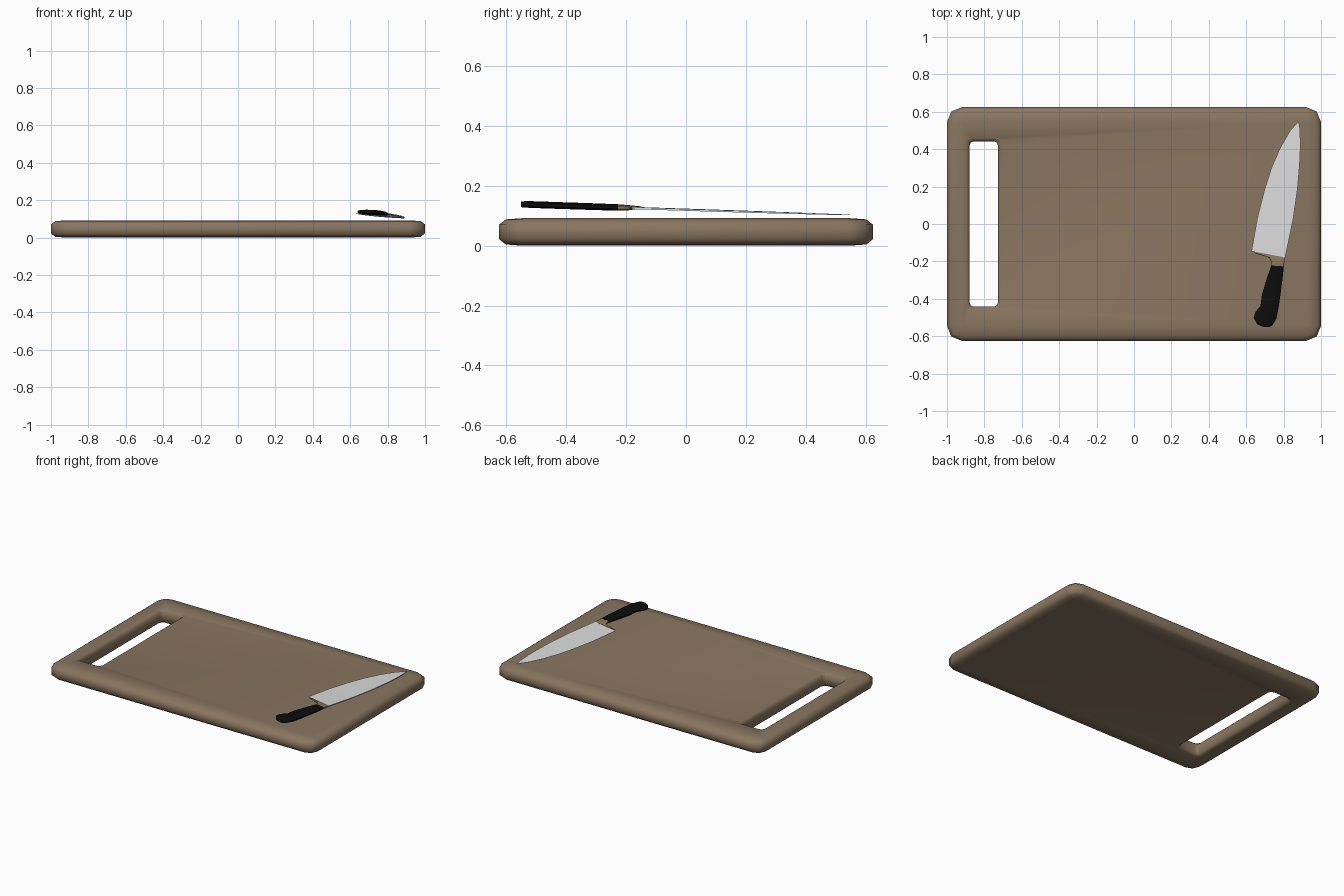
import bpy, bmesh, math

if "Cube" in bpy.data.objects:
    bpy.data.objects.remove(bpy.data.objects["Cube"])


def material(name, rgb):
    m = bpy.data.materials.new(name)
    m.diffuse_color = (*rgb, 1)
    m.use_nodes = True
    m.node_tree.nodes["Principled BSDF"].inputs["Base Color"].default_value = m.diffuse_color
    return m


WOOD = material("brown wood", (0.25, 0.18, 0.118))
STEEL = material("light steel", (0.72, 0.72, 0.72))
BLACK = material("black grip", (0.004, 0.004, 0.004))


def add_object(name, rings, mat, closed):
    """Skin a list of equal-sized rings; closed joins last to first, else caps."""
    bm = bmesh.new()
    rows = [[bm.verts.new(p) for p in ring] for ring in rings]
    n = len(rows[0])
    pairs = list(zip(rows, rows[1:]))
    if closed:
        pairs.append((rows[-1], rows[0]))
    for a, b in pairs:
        for i in range(n):
            j = (i + 1) % n
            bm.faces.new((a[i], a[j], b[j], b[i]))
    if not closed:
        bm.faces.new(rows[0])
        bm.faces.new(rows[-1])
    bmesh.ops.recalc_face_normals(bm, faces=bm.faces)
    me = bpy.data.meshes.new(name)
    bm.to_mesh(me)
    bm.free()
    me.materials.append(mat)
    ob = bpy.data.objects.new(name, me)
    bpy.context.collection.objects.link(ob)
    return ob


# Cutting board: rounded-rectangle rings swept around rim and through the slot
def round_rect(cx, hx, hy, r, z):
    pts = []
    for k, (sx, sy) in enumerate([(1, 1), (-1, 1), (-1, -1), (1, -1)]):
        for s in range(3):
            a = math.radians(90 * k + 45 * s)
            pts.append((cx + sx * (hx - r) + r * math.cos(a),
                        sy * (hy - r) + r * math.sin(a), z))
    return pts


H = 0.092
outer = [(0.08, H, 0.005), (0.023, H - 0.004, 0.057), (0, H - 0.022, 0.08)]
slot = [(0, H - 0.014, 0.022), (0.016, H, 0.03)]
rings = [round_rect(0, 1 - d, 0.625 - d, r, z) for d, z, r in outer]
rings += [round_rect(0, 1 - d, 0.625 - d, r, H - z) for d, z, r in outer[::-1]]
rings += [round_rect(-0.803, 0.076 + d, 0.442 + d, r, H - z) for d, z, r in slot[::-1]]
rings += [round_rect(-0.803, 0.076 + d, 0.442 + d, r, z) for d, z, r in slot]
board = add_object("cutting_board", rings, WOOD, True)
board.data.shade_smooth()


# Knife: parts lofted between left and right edges, lying on a tilted plane
def knife_part(name, stations, section, mat, smooth):
    rings = []
    for lx, ly, rx, ry, half in stations:
        ring = []
        for u, w in section:
            x, y = lx + (rx - lx) * u, ly + (ry - ly) * u
            z = 0.103 + 0.02 * (0.885 - x) + 0.029 * (0.545 - y)
            ring.append((x, y, z + w * half))
        rings.append(ring)
    ob = add_object(name, rings, mat, False)
    if smooth:
        bpy.context.view_layer.objects.active = ob
        ob.select_set(True)
        bpy.ops.object.shade_smooth_by_angle(angle=math.radians(50))
        ob.select_set(False)


WEDGE = [(0, 0.15), (1, 1), (1, -1), (0, -0.15)]
GRIP = [(0, 0.4), (0.12, 0.9), (0.35, 1), (0.65, 1), (0.88, 0.9), (1, 0.4),
        (1, -0.4), (0.88, -0.9), (0.65, -1), (0.35, -1), (0.12, -0.9), (0, -0.4)]

knife_part("knife_blade", [
    (0.628, -0.145, 0.808, -0.180, 0.0035),
    (0.660, 0.035, 0.850, 0.020, 0.0030),
    (0.698, 0.184, 0.874, 0.184, 0.0028),
    (0.735, 0.300, 0.885, 0.310, 0.0025),
    (0.783, 0.410, 0.890, 0.410, 0.0020),
    (0.832, 0.495, 0.888, 0.500, 0.0016),
    (0.874, 0.543, 0.881, 0.548, 0.0010)], WEDGE, STEEL, False)

knife_part("knife_bolster", [
    (0.640, -0.147, 0.809, -0.179, 0.0040),
    (0.645, -0.156, 0.808, -0.188, 0.0050),
    (0.718, -0.178, 0.806, -0.196, 0.0080),
    (0.735, -0.200, 0.803, -0.210, 0.0095),
    (0.736, -0.225, 0.800, -0.229, 0.0100)], GRIP, WOOD, True)

knife_part("knife_handle", [
    (0.734, -0.222, 0.801, -0.227, 0.0105),
    (0.708, -0.297, 0.793, -0.302, 0.0110),
    (0.684, -0.377, 0.783, -0.377, 0.0110),
    (0.676, -0.440, 0.774, -0.440, 0.0110),
    (0.650, -0.468, 0.768, -0.474, 0.0110),
    (0.639, -0.500, 0.761, -0.506, 0.0110),
    (0.658, -0.535, 0.741, -0.541, 0.0105),
    (0.685, -0.549, 0.722, -0.551, 0.0095)], GRIP, BLACK, True)
